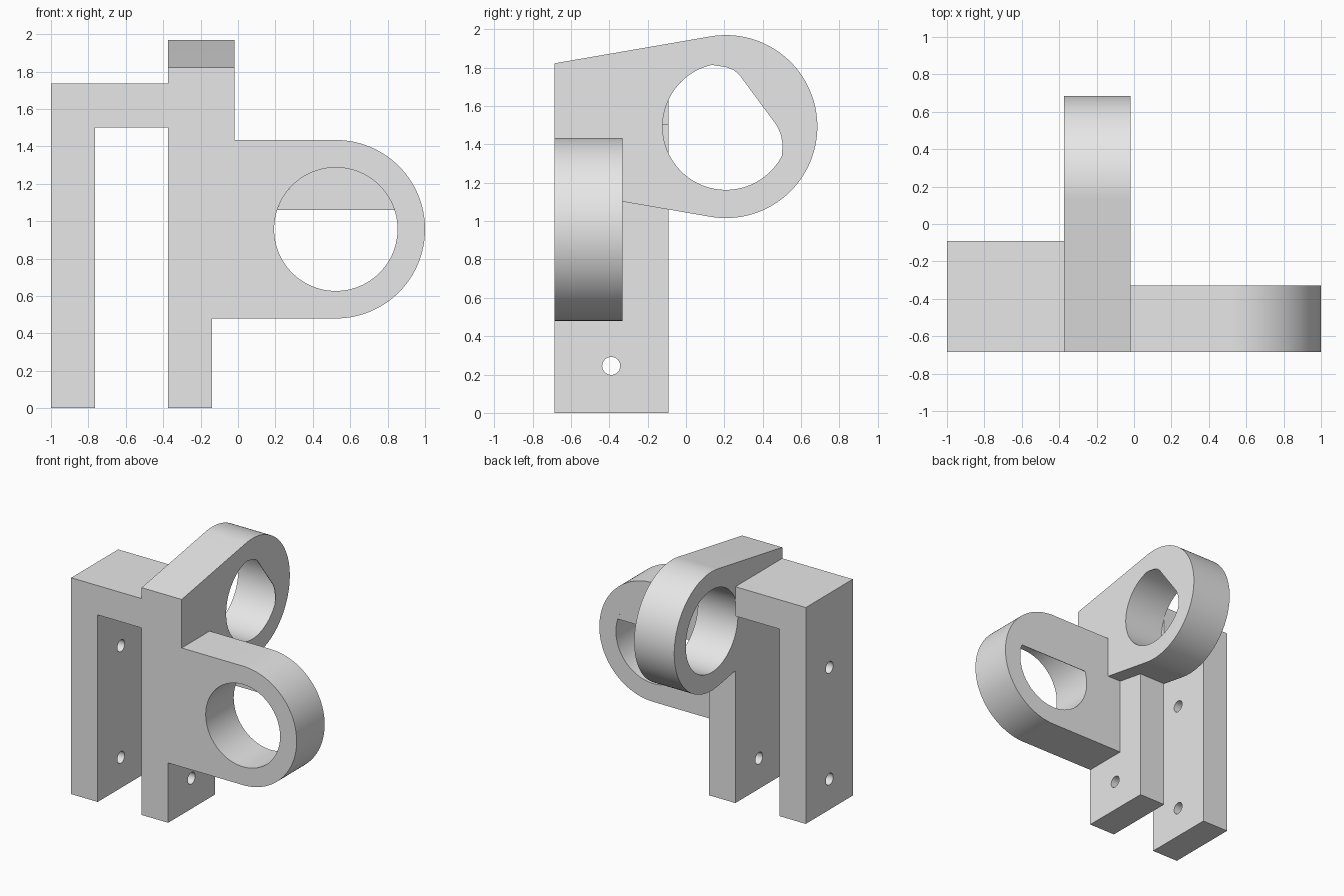
import bpy, bmesh, math

if "Cube" in bpy.data.objects:
    bpy.data.objects.remove(bpy.data.objects["Cube"], do_unlink=True)

# Single grey finish
grey = bpy.data.materials.new("light_grey")
grey.use_nodes = True
grey.diffuse_color = (0.8, 0.8, 0.8, 1)
grey.node_tree.nodes["Principled BSDF"].inputs["Base Color"].default_value = (0.8, 0.8, 0.8, 1)

FRONT, BACK = -0.685, -0.09       # depth of the clamp legs
LUG_BACK = -0.33                  # back of the side lug
X0, X1 = -0.375, -0.02            # width of the upper lug
R, BORE = 0.477, 0.33             # lug and bore radii
UP = (0.208, 1.493)               # upper lug centre (y, z)
SIDE = (0.523, 0.957)             # side lug centre (x, z)


def arc(centre, r, a0, a1, n):
    """Points on an arc, angles in degrees."""
    return [(centre[0] + r * math.cos(math.radians(a0 + (a1 - a0) * i / n)),
             centre[1] + r * math.sin(math.radians(a0 + (a1 - a0) * i / n)))
            for i in range(n + 1)]


def prism(name, pts, axis, a, b):
    """Extrude a 2D profile along x (profile in y, z) or y (profile in x, z)."""
    bm = bmesh.new()
    place = (lambda p, d: (d, p[0], p[1])) if axis == "x" else (lambda p, d: (p[0], d, p[1]))
    lo = [bm.verts.new(place(p, a)) for p in pts]
    hi = [bm.verts.new(place(p, b)) for p in pts]
    bm.faces.new(lo)
    bm.faces.new(hi)
    for i in range(len(pts)):
        j = (i + 1) % len(pts)
        bm.faces.new((lo[i], lo[j], hi[j], hi[i]))
    bmesh.ops.recalc_face_normals(bm, faces=bm.faces)
    me = bpy.data.meshes.new(name)
    bm.to_mesh(me)
    bm.free()
    me.materials.append(grey)
    ob = bpy.data.objects.new(name, me)
    bpy.context.collection.objects.link(ob)
    return ob


def combine(target, other, operation):
    """Apply a boolean and remove the operand."""
    mod = target.modifiers.new("join", "BOOLEAN")
    mod.operation = operation
    mod.solver = "EXACT"
    mod.object = other
    bpy.context.view_layer.objects.active = target
    bpy.ops.object.modifier_apply(modifier=mod.name)
    bpy.data.objects.remove(other, do_unlink=True)


def cylinder(name, centre, r, axis, a, b, n):
    return prism(name, arc(centre, r, 0, 360, n)[:-1], axis, a, b)


def box_profile(u0, u1, v0, v1):
    return [(u0, v0), (u1, v0), (u1, v1), (u0, v1)]


# Upper lug: tapered arm ending in a round eye
t = 99.8
upper = [(FRONT, 1.163)] + arc(UP, R, -t, t, 72) + [(FRONT, 1.823)]
bracket = prism("bracket", upper, "x", X0, X1)

# Inner leg, bored together with the upper lug
combine(bracket, prism("inner_leg", box_profile(FRONT, BACK, 0, 1.5), "x", X0, -0.14), "UNION")
combine(bracket, cylinder("upper_bore", UP, BORE, "x", X0 - 0.1, X1 + 0.1, 96), "DIFFERENCE")

# Side lug with its bore
side = [(X0, 0.48)] + arc(SIDE, R, -90, 90, 64) + [(X0, 1.434)]
side_lug = prism("side_lug", side, "y", FRONT, LUG_BACK)
combine(side_lug, cylinder("side_bore", SIDE, BORE, "y", FRONT - 0.1, LUG_BACK + 0.1, 96), "DIFFERENCE")
combine(bracket, side_lug, "UNION")

# Outer leg and bridge
frame = [(-1, 0), (-0.765, 0), (-0.765, 1.5), (X0, 1.5), (X0, 1.735), (-1, 1.735)]
combine(bracket, prism("outer_leg", frame, "y", FRONT, BACK), "UNION")

# Screw holes: one through both legs, one higher in the outer leg
for z, end in ((0.245, 0.0), (1.14, -0.6)):
    combine(bracket, cylinder("screw_hole", (-0.39, z), 0.047, "x", -1.1, end, 32), "DIFFERENCE")

# Thin web closing the top of the side bore at its back face
a = math.degrees(math.asin((1.06 - SIDE[1]) / BORE))
prism("side_bore_web", arc(SIDE, BORE, a, 180 - a, 48), "y", LUG_BACK - 0.004, LUG_BACK)

# Thin web across the upper back of the upper bore, on its outer face
web = arc(UP, BORE, -28, 103, 48) + [(0.21, 1.803), (0.25, 1.787), (0.278, 1.763),
                                     (0.475, 1.497), (0.495, 1.45), (0.504, 1.40)]
prism("upper_bore_web", web, "x", X1 - 0.004, X1)

# Smooth the round walls, keep the edges sharp
bpy.ops.object.select_all(action="DESELECT")
bracket.select_set(True)
bpy.context.view_layer.objects.active = bracket
bpy.ops.object.shade_smooth_by_angle(angle=math.radians(30))
